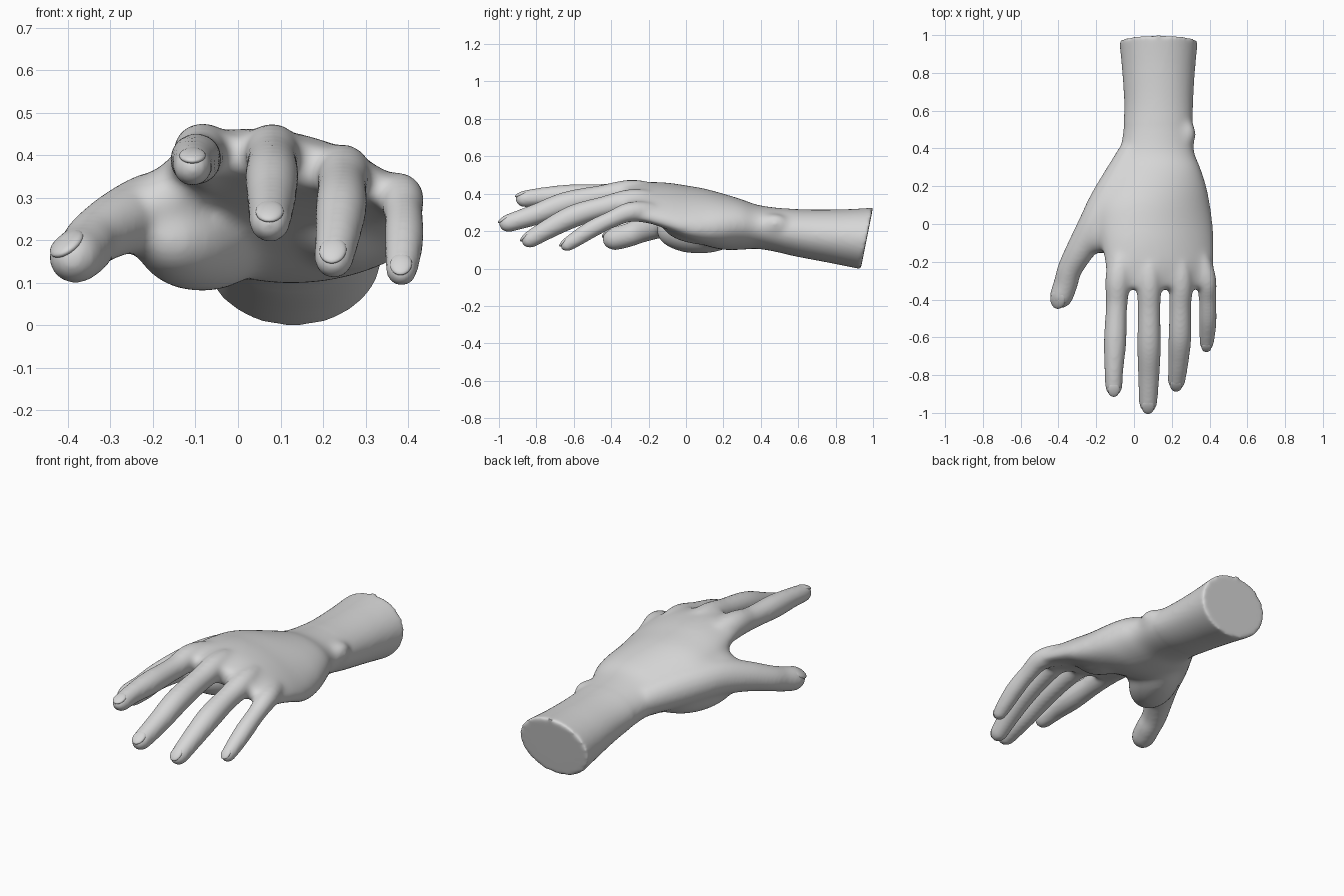
import bpy, bmesh, math
from mathutils import Vector, Matrix

cube = bpy.data.objects.get("Cube")
if cube:
    bpy.data.objects.remove(cube, do_unlink=True)

skin = bpy.data.materials.new("pale grey skin")
skin.use_nodes = True
skin.diffuse_color = (0.68, 0.68, 0.68, 1)
skin.node_tree.nodes["Principled BSDF"].inputs["Base Color"].default_value = skin.diffuse_color


def smooth_path(keys, steps=6):
    """Catmull-Rom through tuples of any length."""
    keys = [Vector(k) for k in keys]
    out = []
    for i in range(len(keys) - 1):
        a, b, c = keys[max(i - 1, 0)], keys[i], keys[i + 1]
        d = keys[min(i + 2, len(keys) - 1)]
        for s in range(steps):
            t = s / steps
            out.append(0.5 * (2 * b + (c - a) * t + (2 * a - 5 * b + 4 * c - d) * t * t
                              + (3 * b - a - 3 * c + d) * t ** 3))
    return out + [keys[-1]]


def loft(bm, rings):
    rows = [[bm.verts.new(p) for p in ring] for ring in rings]
    n = len(rows[0])
    for a, b in zip(rows, rows[1:]):
        for i in range(n):
            bm.faces.new((a[i], a[(i + 1) % n], b[(i + 1) % n], b[i]))
    bm.faces.new(rows[0][::-1])
    bm.faces.new(rows[-1])


def digit(bm, keys, sides=20):
    """Round tube through (x, y, z, radius) with a domed tip."""
    pts = [(Vector(p[:3]), p[3]) for p in smooth_path(keys)]
    end, r = pts[-1]
    axis = (end - pts[-3][0]).normalized()
    for k in range(1, 6):
        a = k * math.pi / 11
        pts.append((end + axis * r * 1.25 * math.sin(a), r * math.cos(a)))
    rings = []
    for i, (p, rad) in enumerate(pts):
        d = (pts[min(i + 1, len(pts) - 1)][0] - pts[max(i - 1, 0)][0]).normalized()
        u = d.cross(Vector((0, 0, 1))).normalized()
        v = u.cross(d)
        rings.append([p + (u * math.cos(t) + v * math.sin(t)) * rad
                      for t in (2 * math.pi * j / sides for j in range(sides))])
    loft(bm, rings)


def ellipsoid(bm, centre, size, turn=0):
    m = Matrix.Translation(centre) @ Matrix.Rotation(turn, 4, 'Z') @ Matrix.Diagonal((*size, 1))
    bmesh.ops.create_uvsphere(bm, u_segments=24, v_segments=16, radius=1, matrix=m)


def add_object(name, bm):
    bmesh.ops.recalc_face_normals(bm, faces=bm.faces)
    mesh = bpy.data.meshes.new(name)
    bm.to_mesh(mesh)
    bm.free()
    mesh.materials.append(skin)
    mesh.shade_smooth()
    obj = bpy.data.objects.new(name, mesh)
    bpy.context.collection.objects.link(obj)
    return obj


def fuse(obj, voxel, rounds):
    remesh = obj.modifiers.new("fuse", 'REMESH')
    remesh.mode = 'VOXEL'
    remesh.voxel_size = voxel
    remesh.use_smooth_shade = True
    soften = obj.modifiers.new("soften", 'SMOOTH')
    soften.factor = .5
    soften.iterations = rounds


# Digit paths from inside the palm to just before the tip
digits = {
    "index": [(-.03, -.05, .35, .07), (-.08, -.27, .405, .07), (-.092, -.43, .396, .057),
              (-.1, -.62, .39, .06), (-.106, -.76, .384, .051), (-.107, -.855, .373, .046)],
    "middle": [(.08, -.05, .35, .07), (.08, -.27, .405, .069), (.08, -.45, .386, .06),
               (.08, -.64, .348, .063), (.078, -.8, .29, .057), (.075, -.94, .245, .049)],
    "ring": [(.2, -.05, .32, .07), (.245, -.27, .36, .066), (.245, -.44, .328, .058),
             (.243, -.6, .28, .061), (.235, -.73, .215, .054), (.226, -.825, .16, .047)],
    "little": [(.29, -.05, .27, .06), (.376, -.27, .305, .055), (.389, -.4, .262, .046),
               (.391, -.5, .213, .047), (.388, -.58, .163, .043), (.385, -.628, .132, .038)],
    "thumb": [(.0, .38, .23, .08), (-.075, .22, .25, .1), (-.145, .1, .265, .1),
              (-.205, -.01, .265, .093), (-.28, -.13, .24, .077), (-.338, -.235, .205, .066),
              (-.36, -.31, .178, .064), (-.38, -.37, .162, .063)],
}

# Forearm, wrist and palm: y, centre x, half width, centre z, half height, slope, arch
sections = [(-.34, .14, .27, .38, .05, -.2, -.5), (-.22, .135, .292, .372, .08, -.2, -.5),
            (-.1, .125, .3, .345, .105, -.2, -.45), (.0, .11, .31, .31, .128, -.17, -.4),
            (.1, .095, .31, .277, .148, -.11, -.3), (.2, .105, .28, .25, .15, -.05, -.15),
            (.3, .118, .235, .235, .135, 0, 0), (.4, .122, .195, .22, .117, 0, 0),
            (.6, .13, .182, .19, .127, 0, 0), (.8, .13, .192, .172, .144, 0, 0),
            (.967, .13, .208, .161, .164, 0, 0)]
rings = []
for y, cx, hw, cz, hh, slope, arch in smooth_path(sections):
    lean = .2 * max(0, min(1, (y - .5) / .4))
    ring = []
    for j in range(48):
        t = 2 * math.pi * j / 48
        dx, dz = hw * math.cos(t), hh * math.sin(t)
        ring.append((cx + dx, y + lean * dz, cz + dz + slope * dx + arch * dx * dx))
    rings.append(ring)

# Palm core: thumb pad, heel, wrist bone and thumb web melted together
bm = bmesh.new()
loft(bm, rings)
ellipsoid(bm, (-.085, .07, .2), (.13, .25, .122), -.45)
ellipsoid(bm, (.24, .12, .235), (.13, .25, .11), .05)
ellipsoid(bm, (.286, .475, .24), (.045, .07, .055))
ellipsoid(bm, (-.16, -.03, .29), (.1, .13, .08), -.3)
for path in digits.values():
    digit(bm, path)
core = add_object("palm_core", bm)
fuse(core, .015, 18)

# Whole hand: core plus full-size digits and forearm in one skin
bm = bmesh.new()
bm.from_object(core, bpy.context.evaluated_depsgraph_get())
bpy.data.objects.remove(core, do_unlink=True)
loft(bm, rings[46:])
for path in digits.values():
    digit(bm, path)
fuse(add_object("hand", bm), .009, 14)

# Nails lie on the back of each tip
for name, path in digits.items():
    end, r = Vector(path[-1][:3]), path[-1][3]
    d = (end - Vector(path[-2][:3])).normalized()
    up = Vector((-.35, 0, .94)) if name == "thumb" else Vector((0, 0, 1))
    side = d.cross(up).normalized()
    up = side.cross(d)
    basis = Matrix((side, d, up)).transposed().to_4x4()
    tilt = Matrix.Rotation(-.25, 4, 'X')
    bm = bmesh.new()
    bmesh.ops.create_uvsphere(bm, u_segments=24, v_segments=12, radius=1)
    bm.transform(Matrix.Translation(end + d * r * .4 + up * r * .62) @ basis @ tilt
                 @ Matrix.Diagonal((r * .68, r * .9, r * .27, 1)))
    add_object(name + "_nail", bm)
